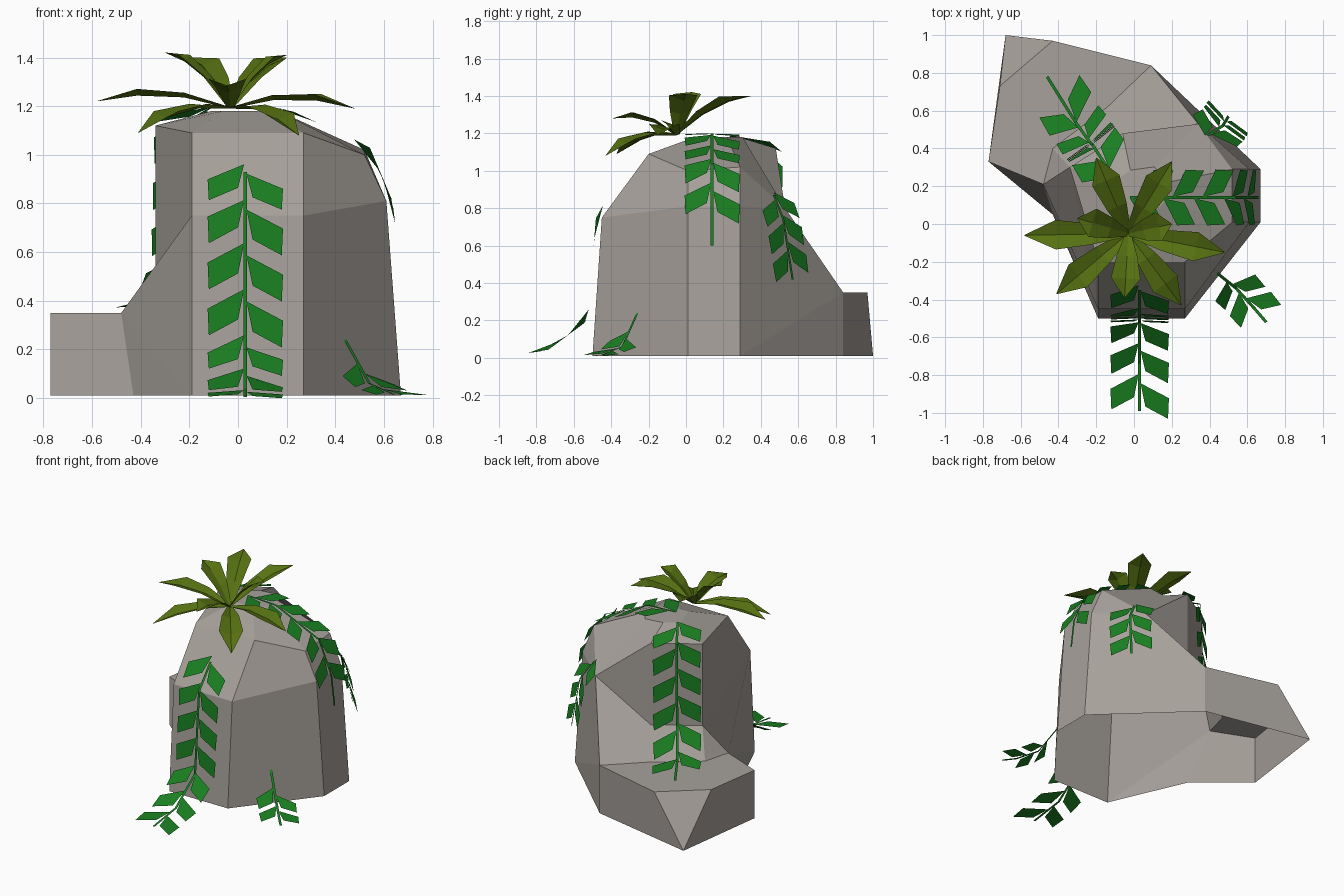
import bpy, math
from mathutils import Vector

if "Cube" in bpy.data.objects:
    bpy.data.objects.remove(bpy.data.objects["Cube"])


def material(name, rgb):
    m = bpy.data.materials.new(name)
    m.diffuse_color = (*rgb, 1)
    m.use_nodes = True
    m.node_tree.nodes["Principled BSDF"].inputs["Base Color"].default_value = m.diffuse_color
    return m


def make(name, verts, faces, mat=None):
    me = bpy.data.meshes.new(name)
    me.from_pydata([tuple(v) for v in verts], [], faces)
    ob = bpy.data.objects.new(name, me)
    bpy.context.collection.objects.link(ob)
    if mat:
        me.materials.append(mat)
    return ob


GREEN = material("vine_green", (0.01, 0.21, 0.015))
OLIVE = material("fern_olive", (0.095, 0.17, 0.006))
STONE = material("stone", (0.385, 0.355, 0.325))

# Rock: vertical profiles around the outline (ground, low step, step foot, shoulder, rim)
front_l, front_r = (-.19, -.5, .01), (.27, -.5, .01)
right_f, right_b = (.67, .01, .01), (.67, .29, .01)
toe, ledge, rim = (-.68, 1, .01), (-.34, .3, .54), (-.34, .3, 1.12)
foot, side_foot, back_low = (-.43, .40, .35), (-.48, .21, .35), (.09, .84, .35)
back_corner = (.34, .53, .8)
columns = [
    [front_l, front_l, front_l, (-.19, -.45, .75), (-.19, -.2, 1.09)],
    [front_r, front_r, front_r, (.27, -.45, .75), (.27, -.2, 1.09)],
    [right_f, right_f, right_f, (.61, .01, .81), (.52, .01, 1.0)],
    [right_b, right_b, right_b, (.61, .29, .81), (.52, .29, 1.02)],
    [(.09, .84, .01), back_low, back_low, back_corner, back_corner],
    [toe, (-.43, .97, .35), (-.14, .62, .35), (-.06, .48, .54), (-.06, .48, 1.12)],
    [toe, (-.71, .73, .35), foot, ledge, rim],
    [(-.77, .33, .01), (-.77, .33, .35), foot, ledge, rim],
    [(-.43, .05, .01), side_foot, side_foot, ledge, rim],
]
for c in columns:  # crown ring shrunk from the rim
    x, y, z = c[4]
    c.append((x * .32, .18 + (y - .18) * .35, 1.18))
index, verts, faces = {}, [], []


def vid(p):
    if p not in index:
        index[p] = len(verts)
        verts.append(p)
    return index[p]


def add_face(points):
    ids = list(dict.fromkeys(vid(p) for p in points))
    if len(ids) > 2:
        faces.append(ids)


n = len(columns)
for i in range(n):  # the underside stays open
    a, b = columns[i], columns[(i + 1) % n]
    for k in range(5):
        add_face([a[k], b[k], b[k + 1], a[k + 1]])
add_face([c[5] for c in columns])
make("rock", verts, faces, STONE)


# Vines: flat slanted leaves and a ribbon stem laid along a draped path
def vine(name, path, side, rows, start=0.0, pitch=.19, size=1.0):
    pts = [Vector(p) for p in path]
    side = Vector(side).normalized()

    def at(s, w):
        for a, b in zip(pts, pts[1:]):
            d = (b - a).length
            if s <= d or b is pts[-1]:
                return a + (b - a) * (s / d) + side * w
            s -= d

    v, f = [], []
    for p, q in zip(pts, pts[1:]):
        k = len(v)
        v += [p - side * .008, p + side * .008, q + side * .008, q - side * .008]
        f.append((k, k + 1, k + 2, k + 3))
    leaf = [(0, .005), (.125, .03), (.19, .15), (.08, .155)]
    for r in range(rows):
        for sgn in (-1, 1):
            s0 = start + r * pitch + (.05 if sgn > 0 else 0)
            k = len(v)
            v += [at(s0 + s * size, sgn * w * size) for s, w in leaf]
            f.append((k, k + 1, k + 2, k + 3))
    make(name, v, f, GREEN)


vine("front_vine", [(.03, -.35, .93), (.03, -.48, .77), (.03, -.525, .2),
                    (.03, -.74, .04), (.03, -.99, .005)], (1, 0, 0), 7, -.04, .19)
vine("back_vine", [(-.11, .25, 1.195), (-.22, .42, 1.13), (-.235, .435, .56),
                   (-.31, .54, .38), (-.46, .78, .365)], (.795, .605, 0), 6, .0, .19)
vine("right_vine", [(-.02, .14, 1.2), (.2, .14, 1.19), (.54, .14, 1.035),
                    (.635, .14, .81), (.66, .14, .6)], (0, 1, 0), 5, .0, .175, .95)
vine("back_right_vine", [(.39, .47, .87), (.47, .52, .74), (.50, .57, .42)],
     (.74, -.66, 0), 3, -.02, .15, .9)
vine("ground_sprig", [(.44, -.26, .24), (.54, -.34, .06), (.64, -.45, .015),
                      (.7, -.52, .012)], (.75, .66, 0), 2, .12, .13, .8)

# Fern: arched, folded leaves from one crown
base = Vector((-.03, -.05, 1.19))
tips = [(-.58, -.06, 1.22), (.48, -.15, 1.19), (-.41, -.37, 1.09),
        (.25, -.43, 1.08), (-.2, .35, 1.40), (.2, .33, 1.40),
        (-.05, -.39, 1.28), (-.30, .03, 1.42), (.2, 0, 1.41)]
v, f = [], []
for t in tips:
    d = Vector(t) - base
    side = Vector((-d.y, d.x, 0)).normalized()
    k = len(v)
    for u, w in ((0, .015), (.35, .055), (.7, .078), (1, .002)):
        mid = base + d * u + Vector((0, 0, .04 * math.sin(math.pi * u)))
        up = Vector((0, 0, w * .35))
        v += [mid - side * w + up, mid, mid + side * w + up]
    for r in range(3):
        for c in range(2):
            q = k + r * 3 + c
            f.append((q, q + 3, q + 4, q + 1))
make("fern", v, [tuple(reversed(q)) for q in f], OLIVE)
